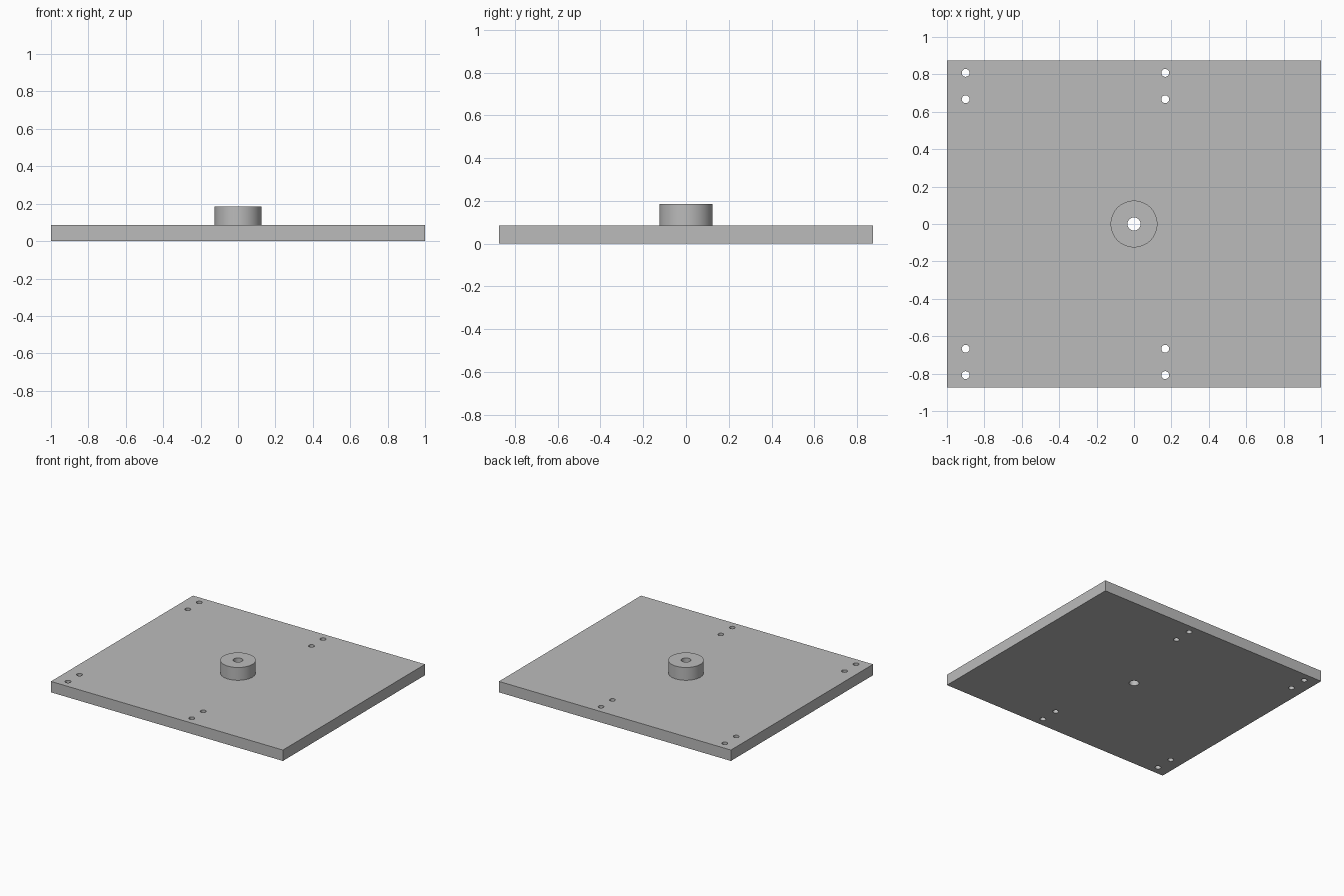
import bpy
import bmesh
import math
from mathutils import Matrix

if "Cube" in bpy.data.objects:
    bpy.data.objects.remove(bpy.data.objects["Cube"], do_unlink=True)

PLATE_TOP, BOSS_TOP = 0.085, 0.185

grey = bpy.data.materials.new("plain grey")
grey.use_nodes = True
colour = (0.5, 0.5, 0.5, 1)
grey.diffuse_color = colour
grey.node_tree.nodes["Principled BSDF"].inputs["Base Color"].default_value = colour


def add_cylinder(bm, x, y, radius, low, high, sides):
    bmesh.ops.create_cone(bm, cap_ends=True, segments=sides, radius1=radius,
                          radius2=radius, depth=high - low,
                          matrix=Matrix.Translation((x, y, (low + high) / 2)))


def make_object(name, bm):
    mesh = bpy.data.meshes.new(name)
    bm.to_mesh(mesh)
    bm.free()
    mesh.materials.append(grey)
    obj = bpy.data.objects.new(name, mesh)
    bpy.context.collection.objects.link(obj)
    return obj


def combine(target, tool, operation):
    mod = target.modifiers.new(tool.name, "BOOLEAN")
    mod.operation, mod.object, mod.solver = operation, tool, "EXACT"
    bpy.context.view_layer.objects.active = target
    bpy.ops.object.modifier_apply(modifier=mod.name)
    bpy.data.objects.remove(tool, do_unlink=True)


# Flat rectangular plate
bm = bmesh.new()
bmesh.ops.create_cube(bm, size=1, matrix=Matrix.Translation((0, 0, PLATE_TOP / 2))
                      @ Matrix.Diagonal((2, 1.75, PLATE_TOP, 1)))
plate = make_object("mounting_plate", bm)

# Round boss, sunk into the plate and fused with it
bm = bmesh.new()
add_cylinder(bm, 0, 0, 0.125, PLATE_TOP / 2, BOSS_TOP, 96)
combine(plate, make_object("boss", bm), "UNION")

# Central bore and the paired screw holes, all the way through
bm = bmesh.new()
add_cylinder(bm, 0, 0, 0.035, -0.1, 0.3, 48)
for x in (-0.9, 0.167):
    for y in (0.667, 0.808):
        for side in (-1, 1):
            add_cylinder(bm, x, side * y, 0.021, -0.1, 0.3, 32)
holes = make_object("hole_cutters", bm)
holes.hide_render = True
combine(plate, holes, "DIFFERENCE")

# Smooth round walls, sharp rims
bpy.ops.object.select_all(action="DESELECT")
plate.select_set(True)
bpy.context.view_layer.objects.active = plate
bpy.ops.object.shade_smooth_by_angle(angle=math.radians(30))
